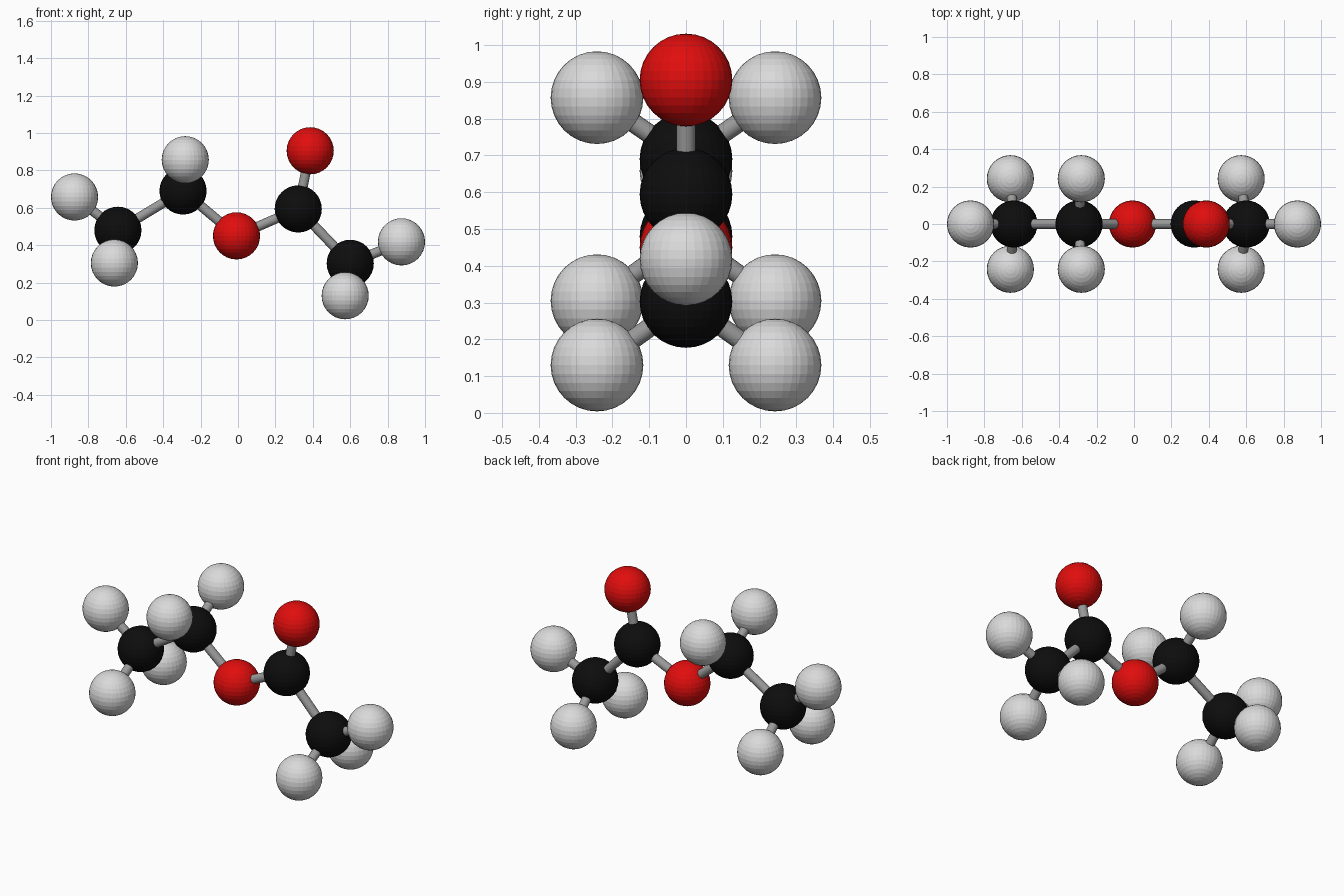
import bpy
from mathutils import Vector

if "Cube" in bpy.data.objects:
    bpy.data.objects.remove(bpy.data.objects["Cube"])

R_ATOM, R_BOND = 0.126, 0.026


def material(name, rgb):
    m = bpy.data.materials.new(name)
    m.diffuse_color = (*rgb, 1)
    m.use_nodes = True
    m.node_tree.nodes["Principled BSDF"].inputs["Base Color"].default_value = m.diffuse_color
    return m


BLACK = material("black", (0.004, 0.004, 0.004))
RED = material("red", (0.75, 0.004, 0.004))
WHITE = material("white", (0.7, 0.7, 0.7))
GREY = material("grey", (0.32, 0.32, 0.32))


def ball(name, pos, mat):
    bpy.ops.mesh.primitive_uv_sphere_add(segments=32, ring_count=16, radius=R_ATOM, location=pos)
    ob = bpy.context.object
    ob.name = name
    ob.data.materials.append(mat)


def stick(name, a, b):
    a, b = Vector(a), Vector(b)
    bpy.ops.mesh.primitive_cylinder_add(vertices=20, radius=R_BOND, depth=(b - a).length,
                                        location=(a + b) / 2)
    ob = bpy.context.object
    ob.name = name
    ob.rotation_mode = 'QUATERNION'
    ob.rotation_quaternion = (b - a).to_track_quat('Z', 'Y')
    ob.data.materials.append(GREY)
    bpy.ops.object.shade_smooth_by_angle()


# Backbone balls, all in the y = 0 plane
backbone = {
    "left_end_ball": ((-0.642, 0, 0.48), BLACK),
    "left_mid_ball": ((-0.294, 0, 0.69), BLACK),
    "centre_red_ball": ((-0.008, 0, 0.45), RED),
    "right_mid_ball": ((0.322, 0, 0.594), BLACK),
    "top_red_ball": ((0.386, 0, 0.905), RED),
    "right_end_ball": ((0.60, 0, 0.303), BLACK),
}
for name, (pos, mat) in backbone.items():
    ball(name, pos, mat)

links = [("left_end_ball", "left_mid_ball"), ("left_mid_ball", "centre_red_ball"),
         ("centre_red_ball", "right_mid_ball"), ("right_mid_ball", "top_red_ball"),
         ("right_mid_ball", "right_end_ball")]
for i, (a, b) in enumerate(links):
    stick(f"backbone_stick_{i}", backbone[a][0], backbone[b][0])

# White balls: single ones in the plane, others mirrored front and back
whites = [("left_end_ball", -0.874, 0.658, 0), ("left_end_ball", -0.661, 0.305, 0.242),
          ("left_mid_ball", -0.282, 0.857, 0.242),
          ("right_end_ball", 0.874, 0.418, 0), ("right_end_ball", 0.573, 0.13, 0.242)]
for i, (parent, x, z, y) in enumerate(whites):
    for s in ((-1, 1) if y else (1,)):
        side = {0: "tip", -1: "front", 1: "back"}[s if y else 0]
        ball(f"white_ball_{i}_{side}", (x, s * y, z), WHITE)
        stick(f"white_stick_{i}_{side}", backbone[parent][0], (x, s * y, z))
